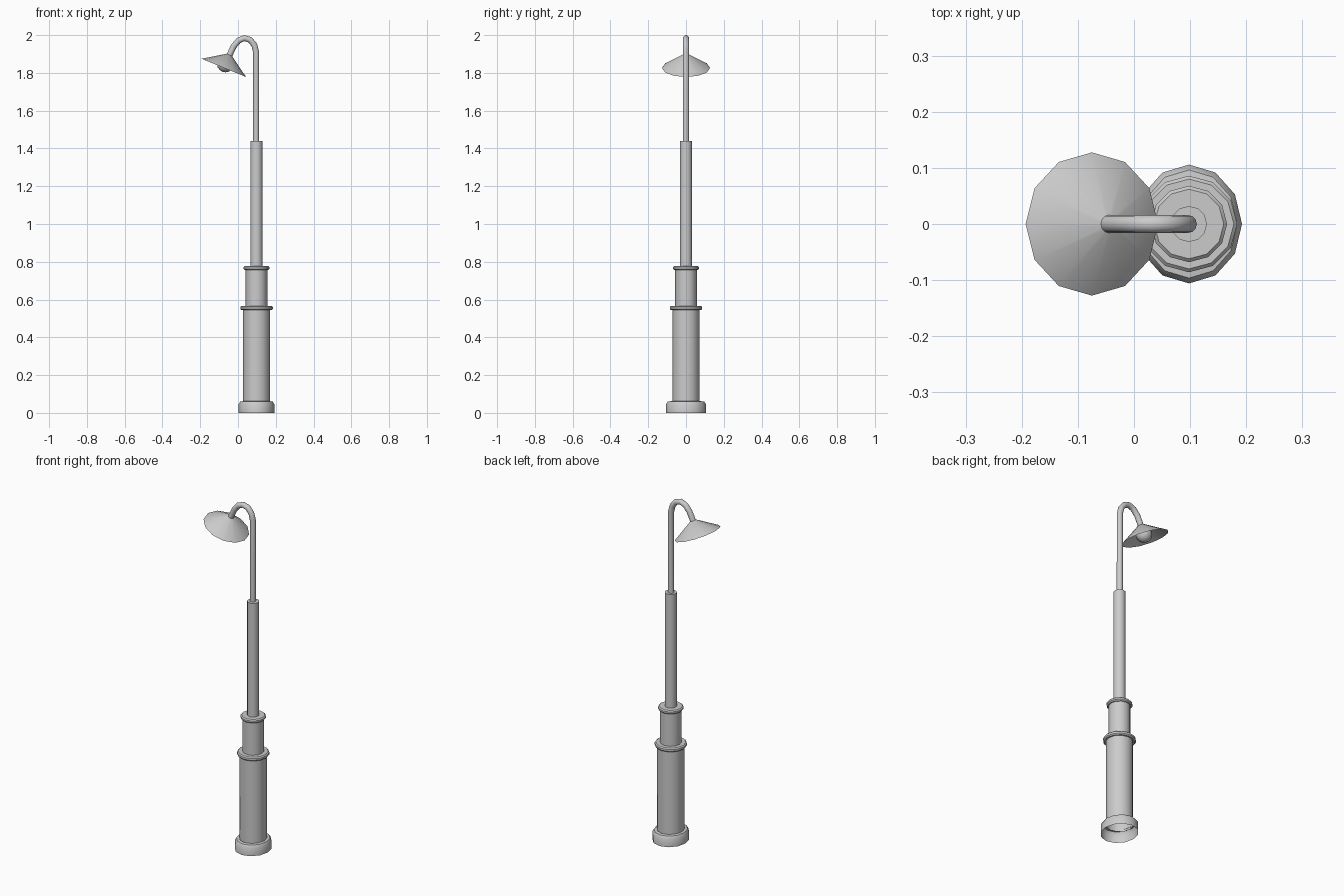
import bpy, bmesh
from math import pi, sin, cos, radians
from mathutils import Vector, Matrix

if "Cube" in bpy.data.objects:
    bpy.data.objects.remove(bpy.data.objects["Cube"])

AXIS_X = 0.098
SIDES = 12


def lathe(name, profile, loc, tilt=0.0, scale_y=1.0, cap_top=False):
    """Revolve (radius, height) points into a 12-sided shell."""
    bm = bmesh.new()
    rings = []
    for r, z in profile:
        rings.append([bm.verts.new((r * cos(2 * pi * i / SIDES),
                                    r * scale_y * sin(2 * pi * i / SIDES), z))
                      for i in range(SIDES)])
    for a, b in zip(rings, rings[1:]):
        for i in range(SIDES):
            j = (i + 1) % SIDES
            bm.faces.new((a[i], a[j], b[j], b[i]))
    if cap_top:
        bm.faces.new(rings[-1])
    bmesh.ops.transform(bm, verts=bm.verts,
                        matrix=Matrix.Translation(loc) @ Matrix.Rotation(tilt, 4, 'Y'))
    finish(name, bm)


def finish(name, bm):
    me = bpy.data.meshes.new(name)
    bm.to_mesh(me)
    bm.free()
    ob = bpy.data.objects.new(name, me)
    bpy.context.collection.objects.link(ob)
    bpy.ops.object.select_all(action='DESELECT')
    ob.select_set(True)
    bpy.context.view_layer.objects.active = ob
    bpy.ops.object.shade_smooth_by_angle(angle=radians(38))


# Foot: slightly oval collar, open underneath
lathe("foot", [(0.0945, 0), (0.0945, 0.045), (0.086, 0.060), (0.070, 0.062)],
      (AXIS_X, 0, 0), scale_y=1.12)

# Stepped column sections
lathe("lower_column", [(0.072, 0.05), (0.072, 0.55)], (AXIS_X, 0, 0))
lathe("middle_column", [(0.057, 0.56), (0.057, 0.765)], (AXIS_X, 0, 0))
lathe("upper_column", [(0.032, 0.77), (0.032, 1.44)], (AXIS_X, 0, 0), cap_top=True)

# Collars between the sections
for name, r, inner, z0, z1 in (("lower_collar", 0.086, 0.055, 0.544, 0.567),
                               ("upper_collar", 0.068, 0.030, 0.757, 0.778)):
    b = 0.006
    lathe(name, [(inner, z0), (r - b, z0), (r, z0 + b), (r, z1 - b),
                 (r - b, z1), (inner, z1)], (AXIS_X, 0, 0))

# Thin gooseneck pipe
path = [(0.096, 1.43), (0.096, 1.91), (0.086, 1.948), (0.064, 1.975), (0.034, 1.984),
        (0.004, 1.972), (-0.022, 1.942), (-0.046, 1.892)]
curve = bpy.data.curves.new("gooseneck", 'CURVE')
curve.dimensions = '3D'
curve.bevel_depth = 0.016
curve.bevel_resolution = 4
sp = curve.splines.new('POLY')
sp.points.add(len(path) - 1)
for p, (x, z) in zip(sp.points, path):
    p.co = (x, 0, z, 1)
bpy.context.collection.objects.link(bpy.data.objects.new("gooseneck", curve))

# Tilted conical shade
tilt = radians(22.3)
rim = Vector((-0.075, 0, 1.8265))
lathe("shade", [(0.1276, 0), (0.012, 0.077)], rim, tilt, cap_top=True)

# Bulb inside the shade
bm = bmesh.new()
bmesh.ops.create_uvsphere(
    bm, u_segments=12, v_segments=8, radius=0.044,
    matrix=Matrix.Translation(rim) @ Matrix.Rotation(tilt, 4, 'Y')
    @ Matrix.Translation((0, 0, 0.022)))
finish("bulb", bm)
